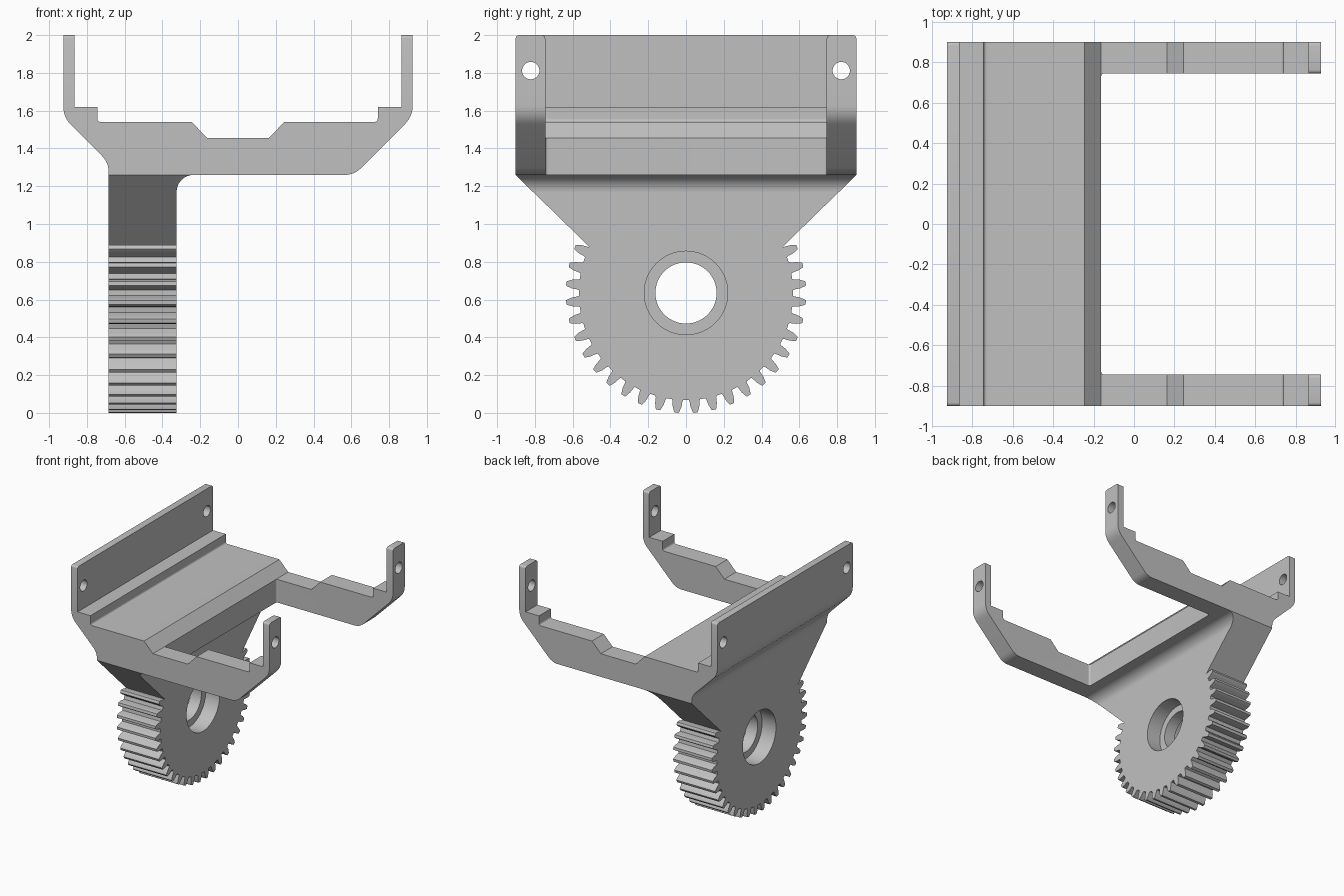
import bpy, bmesh
from math import sin, cos, pi, radians
from mathutils import Vector

cube = bpy.data.objects.get("Cube")
if cube:
    bpy.data.objects.remove(cube)

grey = bpy.data.materials.new("plain grey")
grey.use_nodes = True
GREY = (0.53, 0.53, 0.53, 1)
grey.diffuse_color = GREY
grey.node_tree.nodes["Principled BSDF"].inputs["Base Color"].default_value = GREY

AXES = {"x": lambda a, b, h: (h, a, b),
        "y": lambda a, b, h: (a, h, b),
        "z": lambda a, b, h: (a, b, h)}


def rounded(points, steps=8):
    """Outline in which a third value is the setback of a rounded corner."""
    out = []
    for i, p in enumerate(points):
        c = Vector(p[:2])
        if len(p) == 2:
            out.append(c)
            continue
        before = Vector(points[i - 1][:2])
        after = Vector(points[(i + 1) % len(points)][:2])
        a = c + (before - c).normalized() * p[2]
        b = c + (after - c).normalized() * p[2]
        for k in range(steps + 1):
            t = k / steps
            out.append(a * (1 - t) ** 2 + c * 2 * t * (1 - t) + b * t * t)
    return out


def prism(name, outline, axis, lo, hi):
    bm = bmesh.new()
    ends = [[bm.verts.new(AXES[axis](p[0], p[1], h)) for p in outline] for h in (lo, hi)]
    bm.faces.new(ends[0])
    bm.faces.new(ends[1][::-1])
    n = len(outline)
    for i in range(n):
        j = (i + 1) % n
        bm.faces.new((ends[0][i], ends[1][i], ends[1][j], ends[0][j]))
    bmesh.ops.recalc_face_normals(bm, faces=bm.faces)
    mesh = bpy.data.meshes.new(name)
    bm.to_mesh(mesh)
    bm.free()
    mesh.materials.append(grey)
    obj = bpy.data.objects.new(name, mesh)
    bpy.context.collection.objects.link(obj)
    return obj


def bore(name, y, z, r, lo, hi, n=64):
    ring = [(y + r * cos(2 * pi * k / n), z + r * sin(2 * pi * k / n)) for k in range(n)]
    return prism(name, ring, "x", lo, hi)


def cut(obj, cutters):
    for cutter in cutters:
        mod = obj.modifiers.new("cut", "BOOLEAN")
        mod.operation, mod.solver, mod.object = "DIFFERENCE", "EXACT", cutter
    bpy.context.view_layer.update()
    graph = bpy.context.evaluated_depsgraph_get()
    mesh = bpy.data.meshes.new_from_object(obj.evaluated_get(graph))
    obj.modifiers.clear()
    obj.data = mesh
    for cutter in cutters:
        bpy.data.objects.remove(cutter)


HALF, FLOOR = 0.902, 1.26           # half depth and underside of the cradle
LEFT, RIGHT = -0.685, -0.325        # side faces of the gear plate

# Cradle: stepped profile, opened up so that two arms remain
profile = rounded([
    (-0.925, 2), (-0.865, 2), (-0.865, 1.62), (-0.745, 1.62), (-0.745, 1.54, 0.02),
    (-0.245, 1.54), (-0.163, 1.455), (0.163, 1.455), (0.245, 1.54),
    (0.74, 1.54, 0.02), (0.74, 1.62), (0.865, 1.62), (0.865, 2), (0.925, 2),
    (0.925, 1.57, 0.06), (0.615, FLOOR, 0.05), (LEFT, FLOOR),
    (LEFT, 1.325, 0.05), (-0.925, 1.565, 0.06)])
cradle = prism("cradle", profile, "y", -HALF, HALF)
window = rounded([(-0.163, -0.745, 0.018), (1.2, -0.745), (1.2, 0.745), (-0.163, 0.745, 0.018)])
cut(cradle, [prism("window_cutter", window, "z", 1, 2.2)])

# Softened top corners of the upright ears
bm = bmesh.new()
bm.from_mesh(cradle.data)
corners = [e for e in bm.edges
           if all(v.co.z > 1.99 for v in e.verts)
           and abs(e.verts[0].co.y - e.verts[1].co.y) < 0.001
           and abs(e.verts[0].co.y) > 0.7]
bmesh.ops.bevel(bm, geom=corners, offset=0.018, segments=4, profile=0.5, affect="EDGES")
bm.to_mesh(cradle.data)
bm.free()
cut(cradle, [bore("ear_cutter", s * 0.822, 1.812, 0.046, -1.2, 1.2, 40) for s in (-1, 1)])

# Gear plate: toothed lower arc flaring up to the cradle
CENTRE, TIP, ROOT, TEETH = 0.635, 0.636, 0.567, 40
TOOTH = [(-3.0, ROOT), (-2.65, 0.575), (-2.2, 0.604), (-1.3, 0.63), (-1.0, TIP)]
TOOTH += [(-a, r) for a, r in reversed(TOOTH)]
pitch = 360 / TEETH
outline = [(-HALF, FLOOR)]
for k in range(26):
    middle = (k - 12.5) * pitch
    for a, r in TOOTH:
        t = radians(middle + a)
        outline.append((r * sin(t), CENTRE - r * cos(t)))
outline.append((HALF, FLOOR))
gear = prism("gear_plate", outline, "x", LEFT, RIGHT)
cut(gear, [bore("shaft_cutter", 0, CENTRE, 0.162, -1, 0)])
cut(gear, [bore("left_recess_cutter", 0, CENTRE, 0.221, -1, LEFT + 0.13),
           bore("right_recess_cutter", 0, CENTRE, 0.221, RIGHT - 0.13, 0)])

# Fillet between gear plate and cradle, following the flare of the plate
R = 0.09
arc = [(RIGHT + R - R * cos(t), FLOOR - R + R * sin(t))
       for t in (pi / 2 * k / 12 for k in range(13))]
fillet = prism("plate_fillet", arc + [(RIGHT, FLOOR)], "y", -1, 1)
for v in fillet.data.vertices:
    v.co.y *= v.co.z - (FLOOR - HALF)

# Smooth curved surfaces, keep edges crisp
bpy.ops.object.select_all(action="DESELECT")
for obj in (cradle, gear, fillet):
    obj.select_set(True)
bpy.context.view_layer.objects.active = cradle
bpy.ops.object.shade_smooth_by_angle(angle=radians(25))
